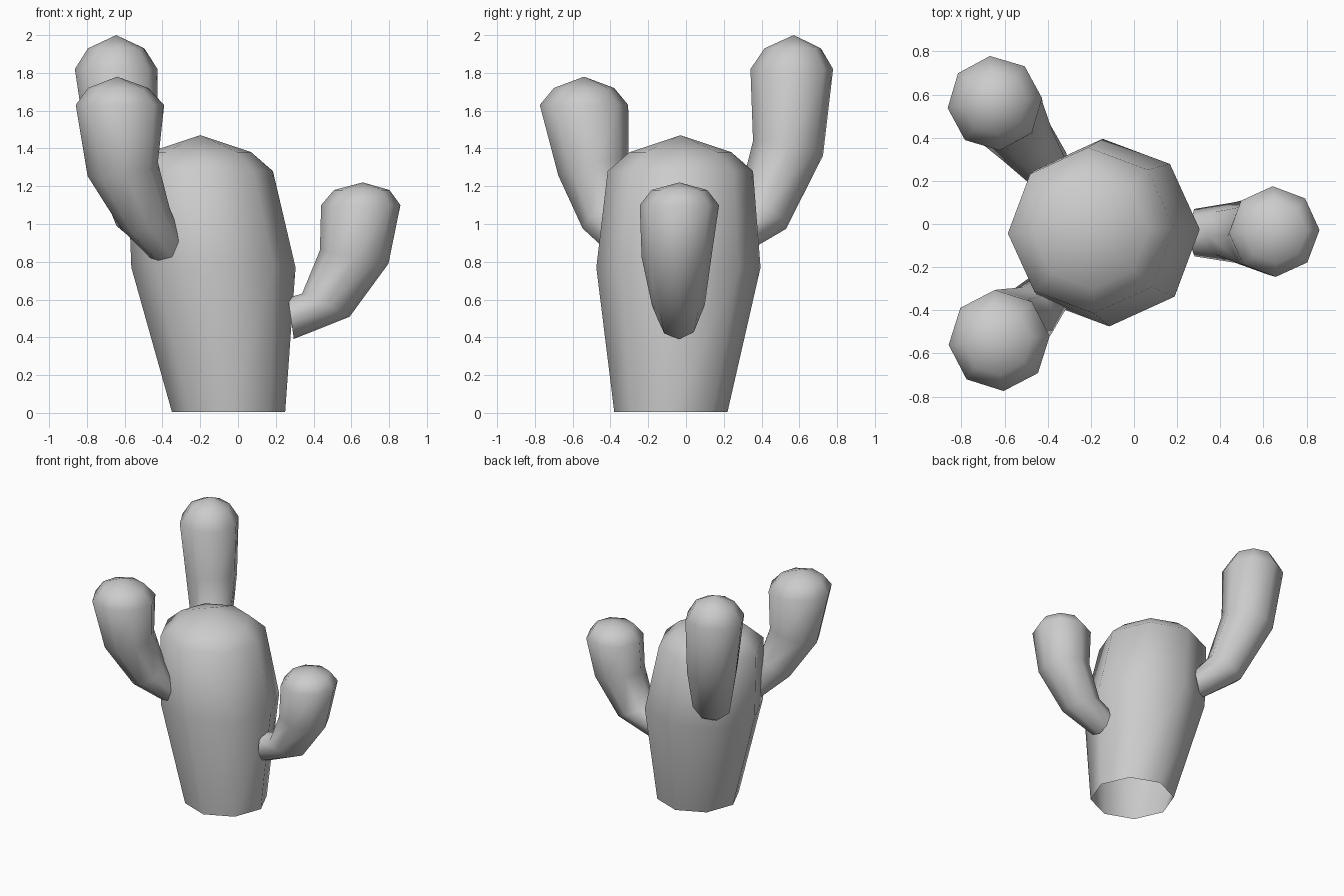
import bpy, bmesh
from math import radians, pi, sin, cos
from mathutils import Matrix, Vector

cube = bpy.data.objects.get("Cube")
if cube:
    bpy.data.objects.remove(cube)

grey = bpy.data.materials.new("plain_grey")
grey.use_nodes = True
colour = (0.6, 0.6, 0.6, 1)
grey.diffuse_color = colour
grey.node_tree.nodes["Principled BSDF"].inputs["Base Color"].default_value = colour

SIDES = 8


def loft(name, rings, tip, azimuth=0, phase=0, cap=False):
    """Skin eight-sided rings (centre, radius, lean in degrees) up to a pointed tip."""
    bm = bmesh.new()
    a = radians(azimuth)
    axis = Vector((-sin(a), cos(a), 0))
    loops = []
    for centre, radius, lean in rings:
        tilt = Matrix.Rotation(radians(lean), 3, axis)
        loop = []
        for i in range(SIDES):
            t = 2 * pi * i / SIDES + radians(phase)
            loop.append(bm.verts.new(Vector(centre) + tilt @ Vector((cos(t), sin(t), 0)) * radius))
        loops.append(loop)
    for low, high in zip(loops, loops[1:]):
        for i in range(SIDES):
            j = (i + 1) % SIDES
            bm.faces.new((low[i], low[j], high[j], high[i]))
    top = bm.verts.new(tip)
    for i in range(SIDES):
        bm.faces.new((loops[-1][i], loops[-1][(i + 1) % SIDES], top))
    if cap:
        bm.faces.new(loops[0][::-1])
    mesh = bpy.data.meshes.new(name)
    bm.to_mesh(mesh)
    bm.free()
    mesh.materials.append(grey)
    obj = bpy.data.objects.new(name, mesh)
    bpy.context.collection.objects.link(obj)
    bpy.ops.object.select_all(action="DESELECT")
    obj.select_set(True)
    bpy.context.view_layer.objects.active = obj
    bpy.ops.object.shade_smooth_by_angle(angle=radians(60))


# Trunk, open underneath
loft("trunk", [
    ((-0.05, -0.08, 0.005), 0.3, 0),
    ((-0.13, -0.04, 0.77), 0.435, 0),
    ((-0.2, -0.03, 1.28), 0.385, 0),
    ((-0.2, -0.03, 1.38), 0.27, 0),
], (-0.2, -0.03, 1.47), phase=2)

# Low arm on the left side
loft("left_arm", [
    ((0.28, -0.04, 0.5), 0.11, 82),
    ((0.465, -0.04, 0.57), 0.14, 26),
    ((0.615, -0.05, 0.825), 0.185, 11),
    ((0.65, -0.035, 1.1), 0.21, 0),
    ((0.655, -0.035, 1.18), 0.147, 0),
], (0.66, -0.035, 1.22), phase=2, cap=True)

# Tall arm at the back
loft("back_arm", [
    ((-0.39, 0.25, 0.93), 0.11, 80),
    ((-0.51, 0.4, 1.04), 0.145, 35),
    ((-0.61, 0.54, 1.4), 0.19, 15),
    ((-0.645, 0.56, 1.82), 0.22, 0),
    ((-0.645, 0.565, 1.93), 0.15, 0),
], (-0.645, 0.57, 2.0), azimuth=133, phase=6, cap=True)

# Middle arm at the front
loft("front_arm", [
    ((-0.38, -0.3, 0.88), 0.105, 70),
    ((-0.49, -0.42, 1.03), 0.14, 35),
    ((-0.61, -0.49, 1.29), 0.19, 15),
    ((-0.625, -0.54, 1.63), 0.235, 0),
    ((-0.635, -0.54, 1.72), 0.16, 0),
], (-0.64, -0.54, 1.78), azimuth=227, phase=5, cap=True)
